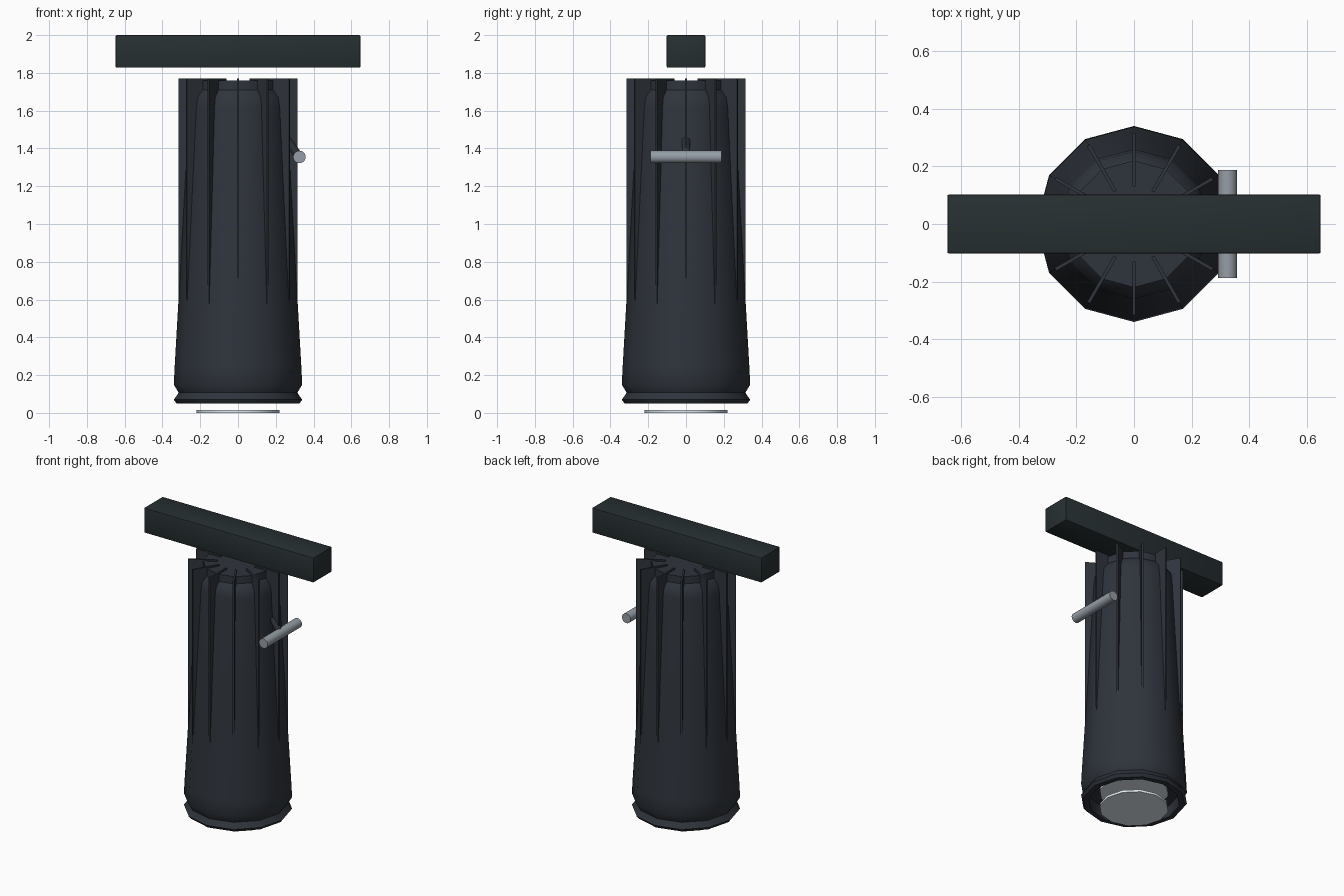
import bpy, bmesh
from math import radians, cos, sin, pi
from mathutils import Vector, Matrix

if "Cube" in bpy.data.objects:
    bpy.data.objects.remove(bpy.data.objects["Cube"])


def material(name, rgb):
    m = bpy.data.materials.new(name)
    m.diffuse_color = (*rgb, 1)
    m.use_nodes = True
    m.node_tree.nodes["Principled BSDF"].inputs["Base Color"].default_value = m.diffuse_color
    return m


DARK = material("dark_metal", (0.028, 0.034, 0.045))
TRACK = material("track_black", (0.02, 0.029, 0.032))
STEEL = material("steel", (0.30, 0.34, 0.38))
PALE = material("pale_glass", (0.75, 0.83, 0.88))


def finish(bm, name, mat, smooth=True):
    bmesh.ops.recalc_face_normals(bm, faces=bm.faces)
    me = bpy.data.meshes.new(name)
    bm.to_mesh(me)
    bm.free()
    me.materials.append(mat)
    ob = bpy.data.objects.new(name, me)
    bpy.context.collection.objects.link(ob)
    if smooth:
        bpy.ops.object.select_all(action='DESELECT')
        ob.select_set(True)
        bpy.context.view_layer.objects.active = ob
        bpy.ops.object.shade_smooth_by_angle(angle=radians(35))
    return ob


def lathe(name, profile, mat, sides=12, closed=False):
    """Revolve (radius, z) points; open profiles get capped at both ends."""
    bm = bmesh.new()
    rings = [[bm.verts.new((r * cos(2 * pi * i / sides), r * sin(2 * pi * i / sides), z))
              for i in range(sides)] for r, z in profile]
    pairs = list(zip(rings, rings[1:]))
    if closed:
        pairs.append((rings[-1], rings[0]))
    else:
        bm.faces.new(rings[0])
        bm.faces.new(rings[-1])
    for a, b in pairs:
        for i in range(sides):
            j = (i + 1) % sides
            bm.faces.new((a[i], a[j], b[j], b[i]))
    return finish(bm, name, mat)


def rod(name, p, q, radius, mat, sides=24):
    p, q = Vector(p), Vector(q)
    bm = bmesh.new()
    rot = (q - p).to_track_quat('Z', 'Y').to_matrix().to_4x4()
    bmesh.ops.create_cone(bm, cap_ends=True, segments=sides, radius1=radius, radius2=radius,
                          depth=(q - p).length, matrix=Matrix.Translation((p + q) / 2) @ rot)
    return finish(bm, name, mat)


# Tapered lamp housing with recessed mouth
lathe("lamp_housing", [(0.22, 0.13), (0.29, 0.13), (0.29, 0.10), (0.31, 0.10), (0.34, 0.15),
                       (0.335, 0.25), (0.315, 0.60), (0.26, 1.62), (0.252, 1.67), (0.22, 1.71),
                       (0.22, 1.76)], DARK)

# Front rim
lathe("front_rim", [(0.29, 0.05), (0.325, 0.05), (0.34, 0.07), (0.325, 0.09),
                    (0.31, 0.115), (0.29, 0.115)], DARK, closed=True)

# Reflector plate inside the mouth and lens just below it
lathe("reflector", [(0.22, 0.115), (0.22, 0.14)], PALE)
lathe("lens", [(0.22, 0.0), (0.22, 0.016)], PALE)

# Radial cooling fins, one on each housing corner
bm = bmesh.new()
for i in range(12):
    rot = Matrix.Rotation(i * pi / 6, 4, 'Z')
    box = Matrix.Translation((0.2225, 0, 1.175)) @ Matrix.Diagonal((0.185, 0.012, 1.19, 1))
    bmesh.ops.create_cube(bm, size=1, matrix=rot @ box)
finish(bm, "cooling_fins", DARK, smooth=False)

# Side handle and its stub
rod("handle", (0.325, -0.187, 1.355), (0.325, 0.187, 1.355), 0.033, STEEL)
rod("handle_stub", (0.26, 0, 1.445), (0.325, 0, 1.355), 0.022, DARK, 12)

# Ceiling track bar
bm = bmesh.new()
bmesh.ops.create_cube(bm, size=1, matrix=Matrix.Translation((0, 0, 1.914))
                      @ Matrix.Diagonal((1.296, 0.204, 0.172, 1)))
bmesh.ops.bevel(bm, geom=bm.edges[:], offset=0.006, segments=2, affect='EDGES', profile=0.5)
finish(bm, "track_bar", TRACK)
